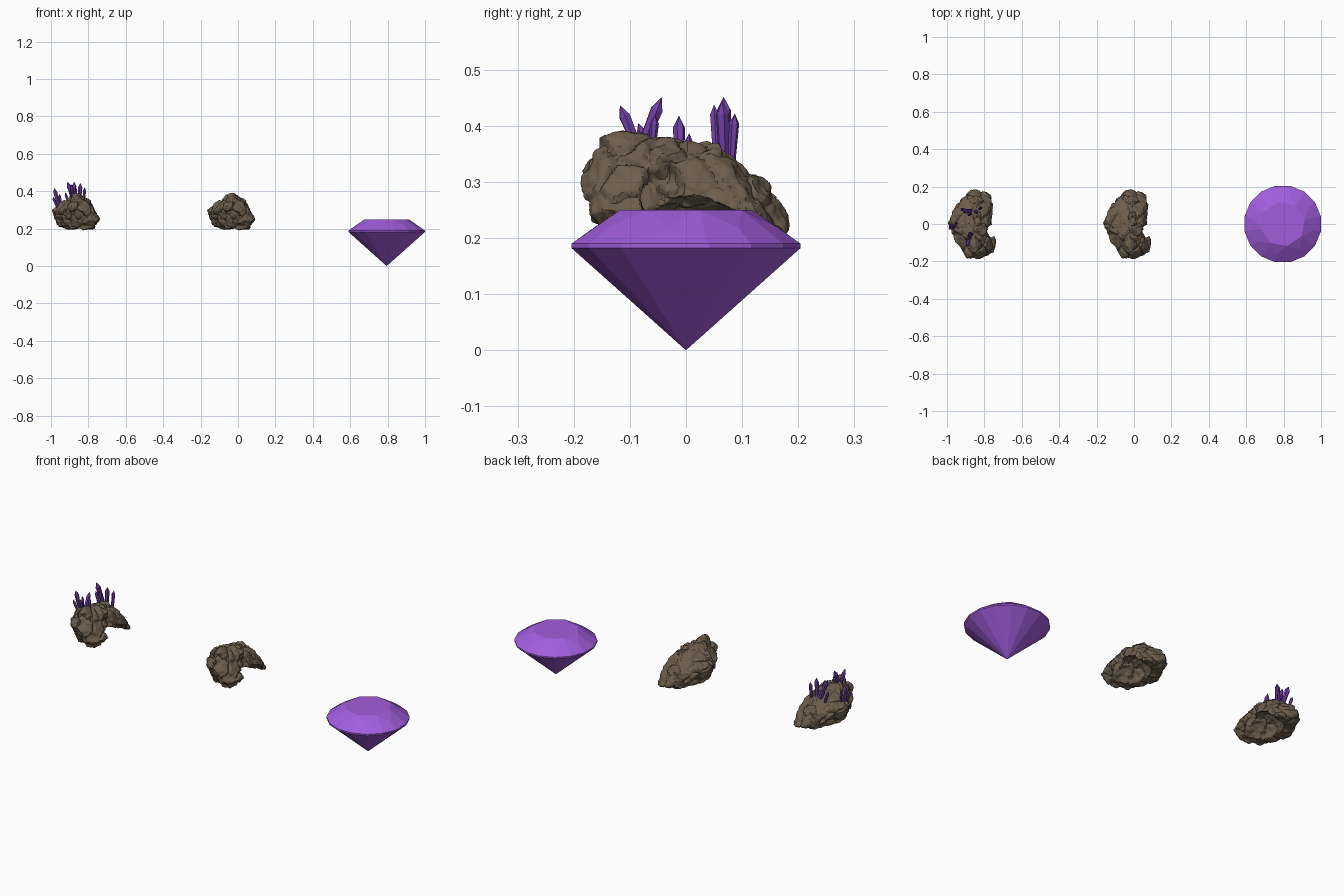
import bpy, bmesh, math
from mathutils import Vector, noise

if "Cube" in bpy.data.objects:
    bpy.data.objects.remove(bpy.data.objects["Cube"])

def material(name, rgb):
    m = bpy.data.materials.new(name)
    m.diffuse_color = (*rgb, 1)
    m.use_nodes = True
    m.node_tree.nodes["Principled BSDF"].inputs["Base Color"].default_value = m.diffuse_color
    return m

ROCK = material("brown rock", (0.155, 0.112, 0.075))
CRYSTAL = material("dark violet crystal", (0.17, 0.05, 0.40))
GEM = material("bright violet gem", (0.36, 0.11, 0.72))

def add(name, mesh, mat):
    ob = bpy.data.objects.new(name, mesh)
    bpy.context.collection.objects.link(ob)
    mesh.materials.clear()
    mesh.materials.append(mat)
    return ob

def hull(name, pts):
    bm = bmesh.new()
    for p in pts:
        bm.verts.new(p)
    r = bmesh.ops.convex_hull(bm, input=bm.verts[:])
    junk = [g for g in set(r["geom_interior"] + r["geom_unused"]) if isinstance(g, bmesh.types.BMVert)]
    if junk:
        bmesh.ops.delete(bm, geom=junk, context='VERTS')
    bmesh.ops.dissolve_limit(bm, angle_limit=0.01, verts=bm.verts[:], edges=bm.edges[:])
    bmesh.ops.recalc_face_normals(bm, faces=bm.faces[:])
    me = bpy.data.meshes.new(name)
    bm.to_mesh(me)
    bm.free()
    return me

def ring(n, r, z, turn, cx=0.0):
    return [(cx + r * math.cos(turn + i * math.tau / n), r * math.sin(turn + i * math.tau / n), z)
            for i in range(n)]

# Cut gem: culet, girdle band, crown facets and table
a = math.pi / 16
gx, gr = 0.795, 0.208
add("cut_gem", hull("cut_gem", [(gx, 0, 0)] + ring(16, gr, 0.182, a, gx) + ring(16, gr, 0.19, a, gx)
    + ring(8, 0.166, 0.2195, a + math.pi / 8, gx) + ring(8, 0.12, 0.25, a, gx)), GEM)

# Rock: craggy hull with a hollow underside and a notch
outer = [(-.02, -.145, .385), (-.06, -.07, .382), (-.03, 0, .368), (-.02, .06, .372), (.04, .07, .33),
         (.045, 0, .34), (.03, -.1, .34), (-.165, 0, .3), (-.14, -.07, .29), (-.13, .08, .3),
         (-.14, 0, .22), (-.06, -.18, .32), (0, -.185, .29), (.04, -.178, .24), (.09, -.09, .25),
         (.085, -.15, .25), (.055, -.14, .2), (-.06, -.12, .2), (-.05, .186, .24), (0, .18, .21),
         (.075, .13, .25), (.06, .16, .2), (-.07, .15, .2), (-.06, .16, .28), (.08, .03, .255),
         (-.09, .05, .2)]
rock = add("rock_shape", hull("rock_shape", outer), ROCK)

cutters = []
for loc, size in [((.045, .015, .175), (.105, .115, .1)), ((.10, -.045, .3), (.068, .045, .075))]:
    bpy.ops.mesh.primitive_ico_sphere_add(subdivisions=3, radius=1, location=loc)
    c = bpy.context.object
    c.name = "hollow_cutter"
    c.scale = size
    c.hide_render = True
    cutters.append(c)
    m = rock.modifiers.new("hollow", 'BOOLEAN')
    m.object = c
    m.solver = 'EXACT'
m = rock.modifiers.new("remesh", 'REMESH')
m.mode = 'VOXEL'
m.voxel_size = 0.0045
bpy.context.view_layer.update()
rock_mesh = bpy.data.meshes.new_from_object(rock.evaluated_get(bpy.context.evaluated_depsgraph_get()))
for ob in cutters + [rock]:
    bpy.data.objects.remove(ob)

# Crags and cracks: blocky cells with grooves between them, plus fine roughness
normals = [v.normal.copy() for v in rock_mesh.vertices]
for v, n in zip(rock_mesh.vertices, normals):
    p = v.co.copy()
    w = p + 0.015 * noise.noise_vector(p * 25)
    dist, pts = noise.voronoi(w * 14)
    edge = min(1.0, (dist[1] - dist[0]) * 5)
    block = noise.cell(pts[0] * 37) * 0.006
    rough = noise.fractal(p * 35, 1.0, 2.0, 4) * 0.0055
    v.co = p + n * (edge * (0.007 + block) - 0.006 + rough)

def place_rock(name, x):
    ob = add(name, rock_mesh.copy(), ROCK)
    ob.location.x = x
    bpy.ops.object.select_all(action='DESELECT')
    ob.select_set(True)
    bpy.context.view_layer.objects.active = ob
    bpy.ops.object.shade_smooth_by_angle(angle=math.radians(35))

place_rock("plain_rock", 0)
place_rock("crystal_rock", -0.83)

# Six-sided pointed crystals: base, tip, radius
def crystal(name, base, tip, r):
    base, tip = Vector(base), Vector(tip)
    d = tip - base
    q = d.to_track_quat('Z', 'Y')
    L = d.length
    s = L - 2.0 * r
    pts = [base + q @ Vector(p) for p in ring(6, r * 0.75, 0, 0.2) + ring(6, r, s, 0.2) + [(0, 0, L)]]
    add(name, hull(name, pts), CRYSTAL)

clusters = {
    "back": [((-.868, .072, .33), (-.912, .067, .452), .013), ((-.85, .068, .33), (-.842, .064, .445), .012),
             ((-.825, .08, .32), (-.82, .087, .422), .009), ((-.87, .055, .33), (-.885, .05, .438), .009),
             ((-.90, .075, .32), (-.925, .08, .395), .008)],
    "front": [((-.88, -.08, .36), (-.875, -.043, .451), .012), ((-.885, -.085, .36), (-.89, -.118, .437), .011),
              ((-.87, -.06, .36), (-.865, -.055, .42), .008), ((-.89, -.07, .36), (-.90, -.085, .405), .007)],
    "left": [((-.955, -.012, .31), (-.983, -.0125, .418), .011), ((-.945, .0, .31), (-.955, .006, .387), .007),
             ((-.96, -.02, .3), (-.99, -.025, .37), .007)],
}
for key, items in clusters.items():
    for i, (b, t, r) in enumerate(items):
        crystal(f"{key}_crystal_{i + 1}", b, t, r)
